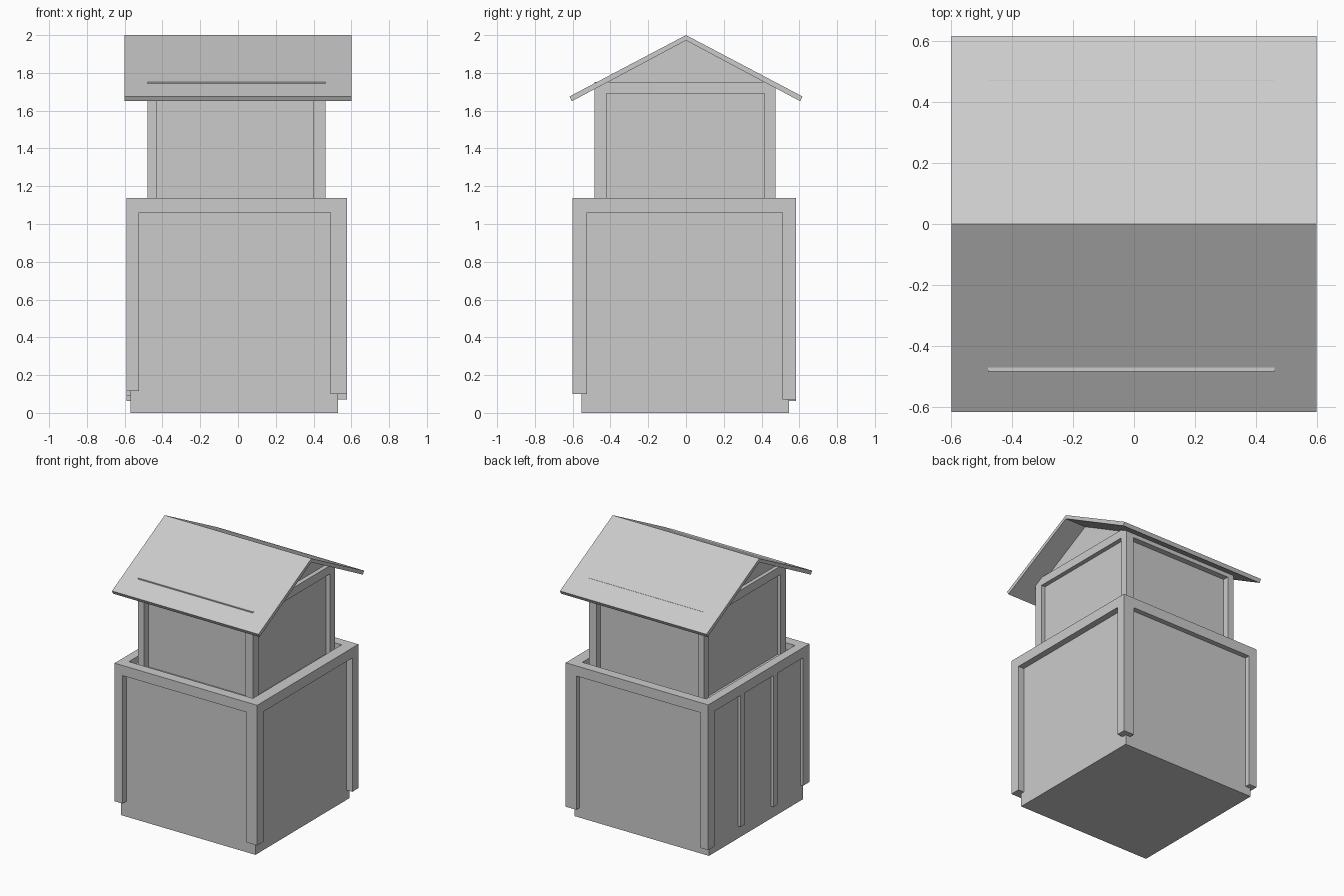
import bpy

if "Cube" in bpy.data.objects:
    bpy.data.objects.remove(bpy.data.objects["Cube"])


def mesh_object(name, verts, faces):
    mesh = bpy.data.meshes.new(name)
    mesh.from_pydata(verts, [], faces)
    mesh.update()
    obj = bpy.data.objects.new(name, mesh)
    bpy.context.collection.objects.link(obj)
    return obj


def prism(name, profile, x0, x1):
    """Extrude a (y, z) profile, anticlockwise seen from +x, along x."""
    n = len(profile)
    verts = [(x, y, z) for x in (x0, x1) for y, z in profile]
    faces = [tuple(reversed(range(n))), tuple(range(n, 2 * n))]
    faces += [(i, (i + 1) % n, n + (i + 1) % n, n + i) for i in range(n)]
    return mesh_object(name, verts, faces)


def box(name, x, y, z):
    return prism(name, [(y[0], z[0]), (y[1], z[0]), (y[1], z[1]), (y[0], z[1])], *x)


def timber_frame(name, xs, ys, beam_z, feet):
    """Corner posts plus a ring of beams. xs/ys = outer, inner, inner, outer."""
    left, right = xs[:2], xs[2:]
    front, back = ys[:2], ys[2:]
    corners = [("front_left", left, front), ("front_right", right, front),
               ("back_left", left, back), ("back_right", right, back)]
    for (label, x, y), foot in zip(corners, feet):
        box(f"{name}_post_{label}", x, y, (foot, beam_z[1]))
    for label, y in (("front", front), ("back", back)):
        box(f"{name}_beam_{label}", xs[1:3], y, beam_z)
    for label, x in (("left", left), ("right", right)):
        box(f"{name}_beam_{label}", x, ys[1:3], beam_z)


# Lower storey: wall block, frame, two studs on the left side
box("lower_walls", (-0.57, 0.53), (-0.553, 0.545), (0, 1.09))
timber_frame("lower", (-0.59, -0.525, 0.49, 0.577), (-0.6, -0.525, 0.512, 0.583),
             (1.062, 1.137), (0.115, 0.1, 0.062, 0.072))
for label, y in (("back", 0.18), ("front", -0.205)):
    box(f"left_stud_{label}", (-0.59, -0.55), (y - 0.025, y + 0.025), (0.09, 1.062))

# Upper storey: gabled wall block and frame
slope = 0.526
eave = 1.98 - slope * 0.435
prism("upper_walls", [(-0.435, 1.07), (0.43, 1.07), (0.43, eave), (0, 1.98), (-0.435, eave)],
      -0.453, 0.43)
timber_frame("upper", (-0.48, -0.43, 0.40, 0.462), (-0.485, -0.422, 0.415, 0.473),
             (1.69, 1.752), (1.07,) * 4)

# Roof: one folded slab
prism("roof", [(-0.617, 1.675), (-0.604, 1.65), (0, 1.972), (0.604, 1.65), (0.617, 1.675), (0, 2.0)],
      -0.6, 0.6)
